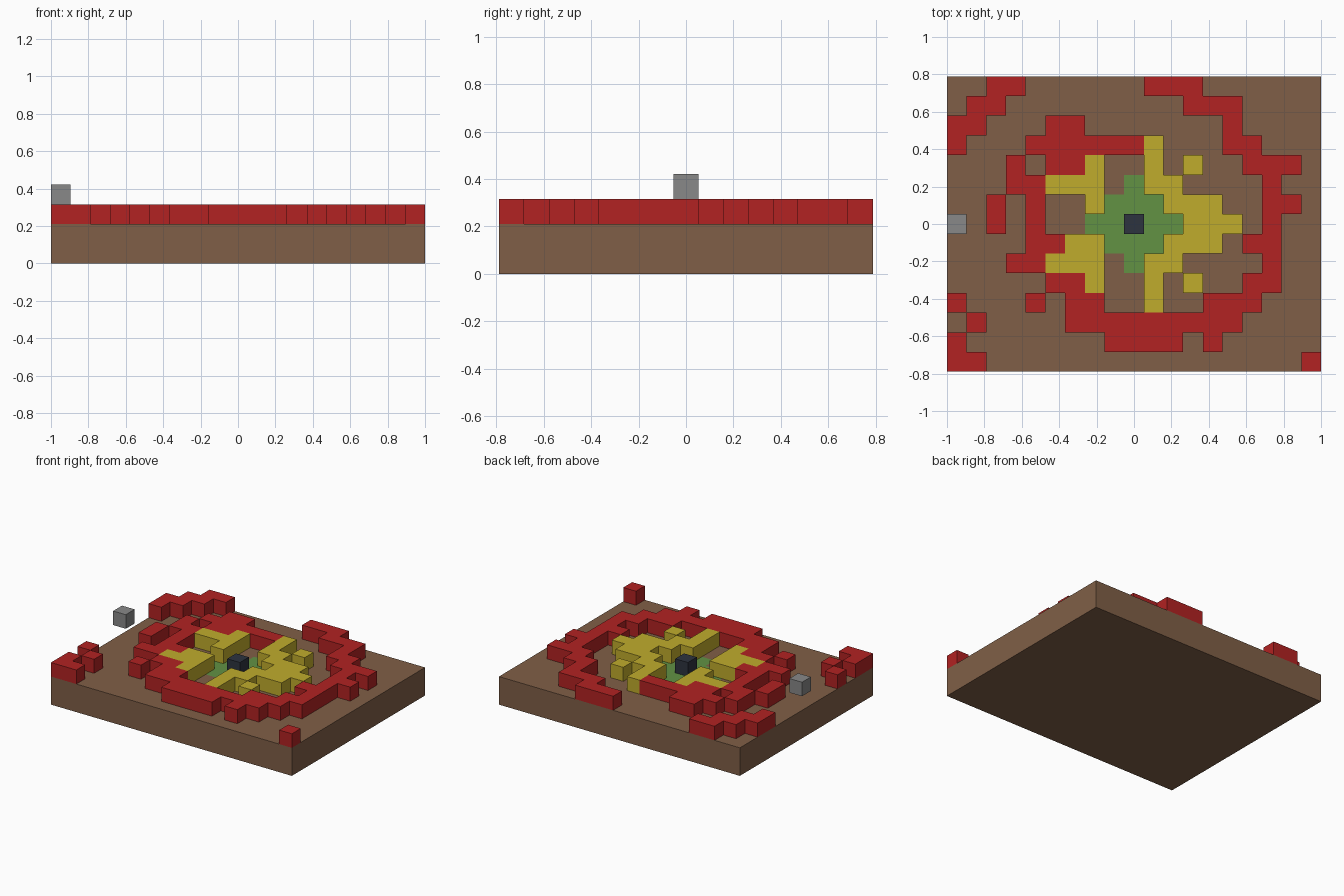
import bpy
import bmesh

if "Cube" in bpy.data.objects:
    bpy.data.objects.remove(bpy.data.objects["Cube"], do_unlink=True)

# Tile plan, back row first: R red, Y yellow, G green, D dark, S grey
PLAN = [
    "..RR......RRR......",
    ".RR.........RRR....",
    "RR...RR.......R....",
    "R...RRRRRRY...RR...",
    "...R.RRY..Y.Y..RRR.",
    "...RRYYY.GYY....R..",
    "..R.R..YGGGYYY..RR.",
    "S.R.R..GGDGGYYY.R..",
    "....RRYYGGGYYY.RR..",
    "...RRYYY.GYY....R..",
    ".....RRY..Y.Y..RR..",
    "R...R.RR..Y..RRR...",
    ".R....RRRRRRRRR....",
    "R.......RRRR.R.....",
    "RR................R",
]
COLS, ROWS = len(PLAN[0]), len(PLAN)
U = 2 / COLS


def material(name, rgb):
    """Flat colour given as 8-bit display values."""
    linear = [((c / 255 + 0.055) / 1.055) ** 2.4 for c in rgb] + [1]
    mat = bpy.data.materials.new(name)
    mat.use_nodes = True
    mat.diffuse_color = linear
    mat.node_tree.nodes["Principled BSDF"].inputs["Base Color"].default_value = linear
    return mat


def cells(letters):
    return {(c, r) for r, row in enumerate(PLAN)
            for c, ch in enumerate(row) if ch in letters}


def slab(name, area, low, high, mats, accent=()):
    """Join tiles into one closed slab; accent tiles take the second colour on top."""
    bm = bmesh.new()

    def face(points, index=0):
        verts = [bm.verts.new(((c - COLS / 2) * U, (ROWS / 2 - r) * U, z * U))
                 for c, r, z in points]
        bm.faces.new(verts).material_index = index

    for c, r in sorted(area):
        # Corners run counter-clockwise seen from above
        ring = [(c, r + 1), (c + 1, r + 1), (c + 1, r), (c, r)]
        beside = [(c, r + 1), (c + 1, r), (c, r - 1), (c - 1, r)]
        face([(*p, high) for p in ring], int((c, r) in accent))
        face([(*p, low) for p in reversed(ring)])
        for i, other in enumerate(beside):
            if other not in area:
                a, b = ring[i], ring[(i + 1) % 4]
                face([(*a, low), (*b, low), (*b, high), (*a, high)])
    bmesh.ops.remove_doubles(bm, verts=bm.verts, dist=U / 100)
    mesh = bpy.data.meshes.new(name)
    bm.to_mesh(mesh)
    bm.free()
    for mat in mats:
        mesh.materials.append(mat)
    obj = bpy.data.objects.new(name, mesh)
    bpy.context.collection.objects.link(obj)
    return obj


brown = material("earth brown", (128, 95, 71))
green = material("grass green", (98, 146, 68))
red = material("brick red", (178, 34, 34))
yellow = material("mustard yellow", (192, 172, 44))
dark = material("dark slate", (45, 51, 63))
grey = material("stone grey", (136, 136, 136))

# Ground with the green patch set into its top
slab("ground", cells(".RYGDS"), 0, 2, [brown, green], cells("GD"))

# Raised blocks
slab("red_walls", cells("R"), 2, 3, [red])
slab("yellow_blocks", cells("Y"), 2, 3, [yellow])
slab("centre_block", cells("D"), 2, 3, [dark])

# Block hovering one tile above the ground
slab("floating_block", cells("S"), 3, 4, [grey])
